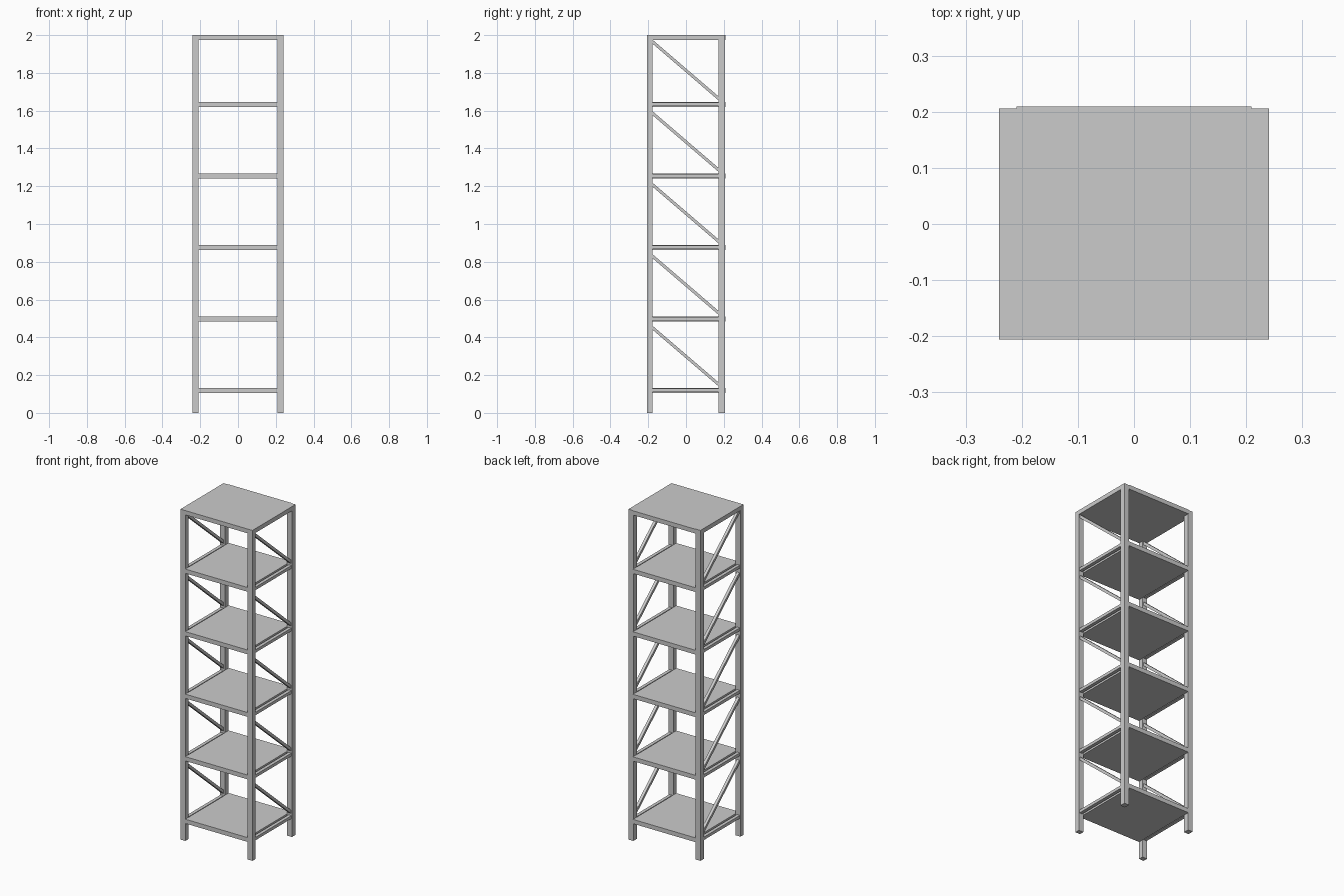
import bpy
from mathutils import Vector

if "Cube" in bpy.data.objects:
    bpy.data.objects.remove(bpy.data.objects["Cube"])


def box(name, x0, x1, y0, y1, z0, z1):
    bpy.ops.mesh.primitive_cube_add(
        size=1, location=((x0 + x1) / 2, (y0 + y1) / 2, (z0 + z1) / 2))
    ob = bpy.context.object
    ob.name = name
    ob.scale = (x1 - x0, y1 - y0, z1 - z0)
    return ob


def mirrored_box(name, x0, x1, *rest):
    box("right_" + name, x0, x1, *rest)
    box("left_" + name, -x1, -x0, *rest)


def bar(name, a, b, width, thick):
    a, b = Vector(a), Vector(b)
    bpy.ops.mesh.primitive_cube_add(size=1, location=(a + b) / 2)
    ob = bpy.context.object
    ob.name = name
    ob.rotation_euler = (b - a).to_track_quat('Y', 'Z').to_euler()
    ob.scale = (width, (b - a).length, thick)


OUT, INN = 0.241, 0.209      # outer and inner x of the posts
FRONT, BACK = -0.206, 0.206
THICK = 0.026
shelf_tops = [0.132 + 0.3785 * i for i in range(5)]

# Corner posts
mirrored_box("front_post", INN, OUT, FRONT, -0.177, 0, 2)
mirrored_box("back_post", INN, OUT, 0.172, BACK, 0, 2)

# Top panel with side rails
box("top_shelf", -INN, INN, FRONT, 0.209, 2 - THICK, 2)
mirrored_box("top_rail", INN, OUT, -0.177, 0.172, 2 - THICK, 2)

for i, z in enumerate(shelf_tops):
    # Shelf board, slightly proud at the back
    box(f"shelf_{i}", -INN, INN, FRONT, 0.209, z - THICK, z)
    # Slim side rails set off from the board
    mirrored_box(f"side_rail_{i}", 0.217, 0.237, -0.177, 0.172,
                 z - THICK + 0.004, z - 0.004)
    # Diagonal braces from front top to back bottom
    for side, s in (("right", 1), ("left", -1)):
        bar(f"{side}_brace_{i}", (s * 0.225, -0.182, z + 0.323),
            (s * 0.225, 0.177, z + 0.015), 0.017, 0.016)
